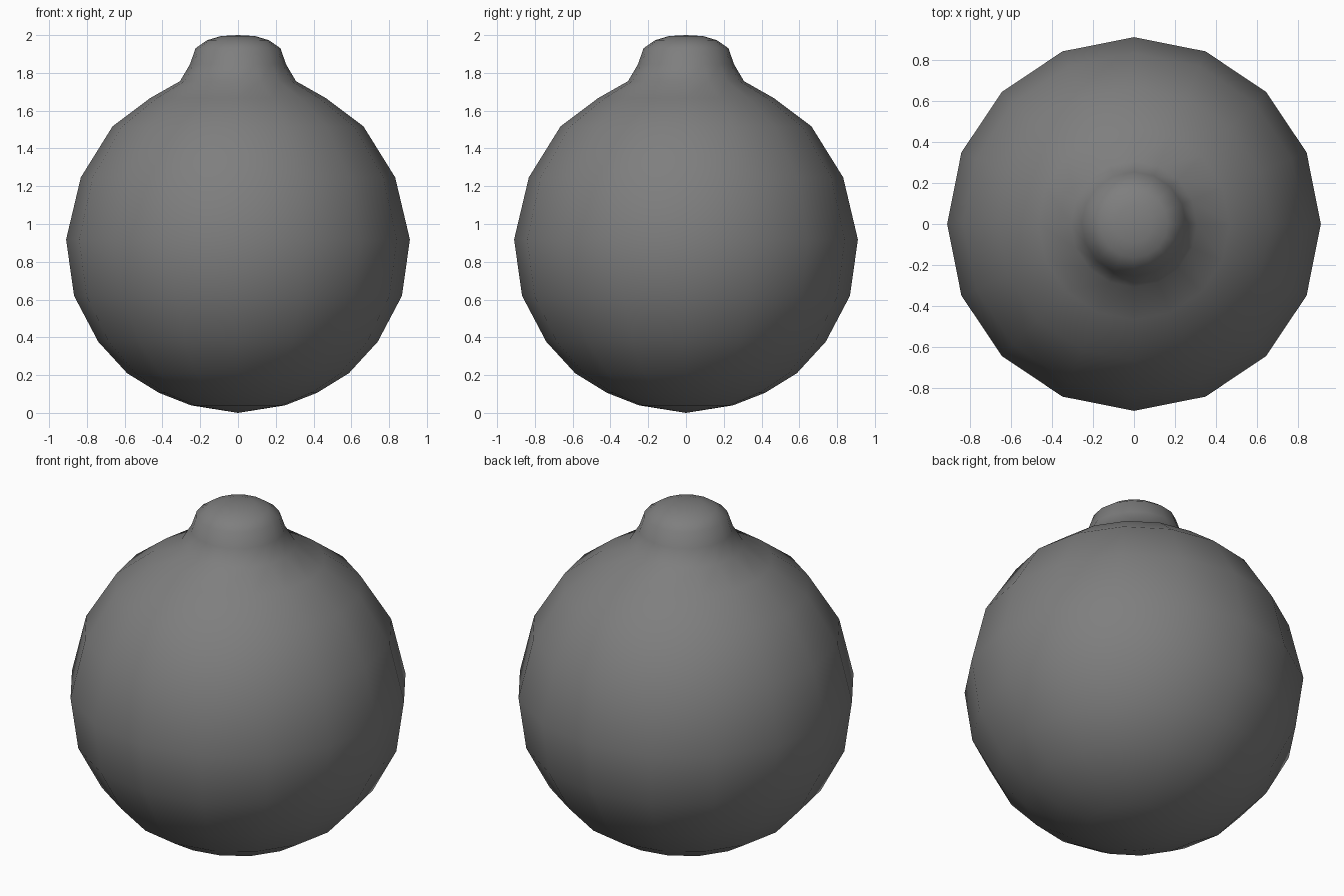
import bpy, bmesh
from math import sin, cos, pi

if "Cube" in bpy.data.objects:
    bpy.data.objects.remove(bpy.data.objects["Cube"])

SIDES = 16

# Profile (radius, height) between the bottom and top poles
profile = [
    (0.249, 0.04), (0.418, 0.106), (0.587, 0.21), (0.74, 0.377),
    (0.868, 0.62), (0.91, 0.918), (0.832, 1.247), (0.664, 1.517),
    (0.466, 1.666), (0.307, 1.756), (0.254, 1.846), (0.225, 1.93),
    (0.164, 1.973), (0.09, 1.995),
]

bm = bmesh.new()

# Rings of the round body and its neck
rings = [[bm.verts.new((r * cos(2 * pi * i / SIDES), r * sin(2 * pi * i / SIDES), z))
          for i in range(SIDES)] for r, z in profile]
bottom = bm.verts.new((0, 0, 0))
top = bm.verts.new((0, 0, 2))

# Walls and pole fans
for i in range(SIDES):
    j = (i + 1) % SIDES
    for low, high in zip(rings, rings[1:]):
        bm.faces.new((low[i], low[j], high[j], high[i]))
    bm.faces.new((bottom, rings[0][j], rings[0][i]))
    bm.faces.new((rings[-1][i], rings[-1][j], top))

for face in bm.faces:
    face.smooth = True

mesh = bpy.data.meshes.new("round_body")
bm.to_mesh(mesh)
bm.free()

# Dark grey surface
dark_grey = bpy.data.materials.new("dark_grey")
dark_grey.diffuse_color = (0.21, 0.21, 0.21, 1)
dark_grey.use_nodes = True
dark_grey.node_tree.nodes["Principled BSDF"].inputs["Base Color"].default_value = dark_grey.diffuse_color
mesh.materials.append(dark_grey)

bpy.context.collection.objects.link(bpy.data.objects.new("round_body", mesh))
